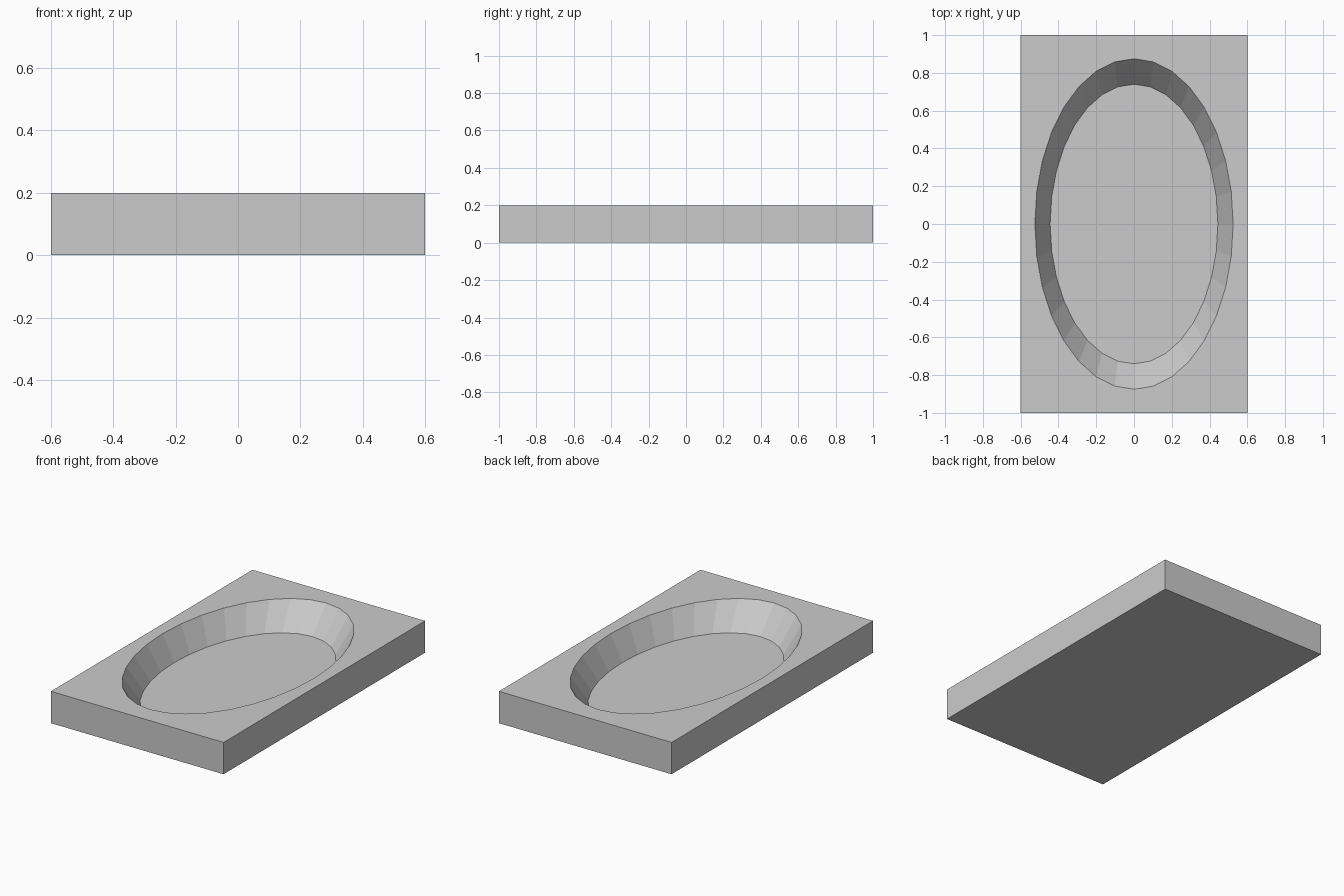
import bpy

if "Cube" in bpy.data.objects:
    bpy.data.objects.remove(bpy.data.objects["Cube"])

W, L, H = 1.2, 2.0, 0.2        # slab size
FLOOR_Z = 0.04                 # height of the recess floor
R_FLOOR, R_RIM = 0.74, 0.875   # long radii of the recess
RATIO = 0.6                    # short radius / long radius

# Rectangular slab
bpy.ops.mesh.primitive_cube_add(size=1, location=(0, 0, H / 2))
tray = bpy.context.object
tray.name = "basin_slab"
tray.scale = (W, L, H)
bpy.ops.object.transform_apply(location=True, scale=True)

# Tapered oval cutter, its slope continued above the slab top
over = 0.08
slope = (R_RIM - R_FLOOR) / (H - FLOOR_Z)
depth = H - FLOOR_Z + over
bpy.ops.mesh.primitive_cone_add(vertices=32, radius1=R_FLOOR,
                                radius2=R_RIM + slope * over, depth=depth,
                                location=(0, 0, FLOOR_Z + depth / 2))
cutter = bpy.context.object
cutter.name = "recess_cutter"
cutter.scale = (RATIO, 1, 1)
bpy.ops.object.transform_apply(location=True, scale=True)
cutter.hide_render = True

# Cut the recess
mod = tray.modifiers.new("recess", 'BOOLEAN')
mod.operation = 'DIFFERENCE'
mod.solver = 'EXACT'
mod.object = cutter
bpy.ops.object.select_all(action='DESELECT')
tray.select_set(True)
bpy.context.view_layer.objects.active = tray
bpy.ops.object.modifier_apply(modifier=mod.name)
bpy.data.objects.remove(cutter, do_unlink=True)
